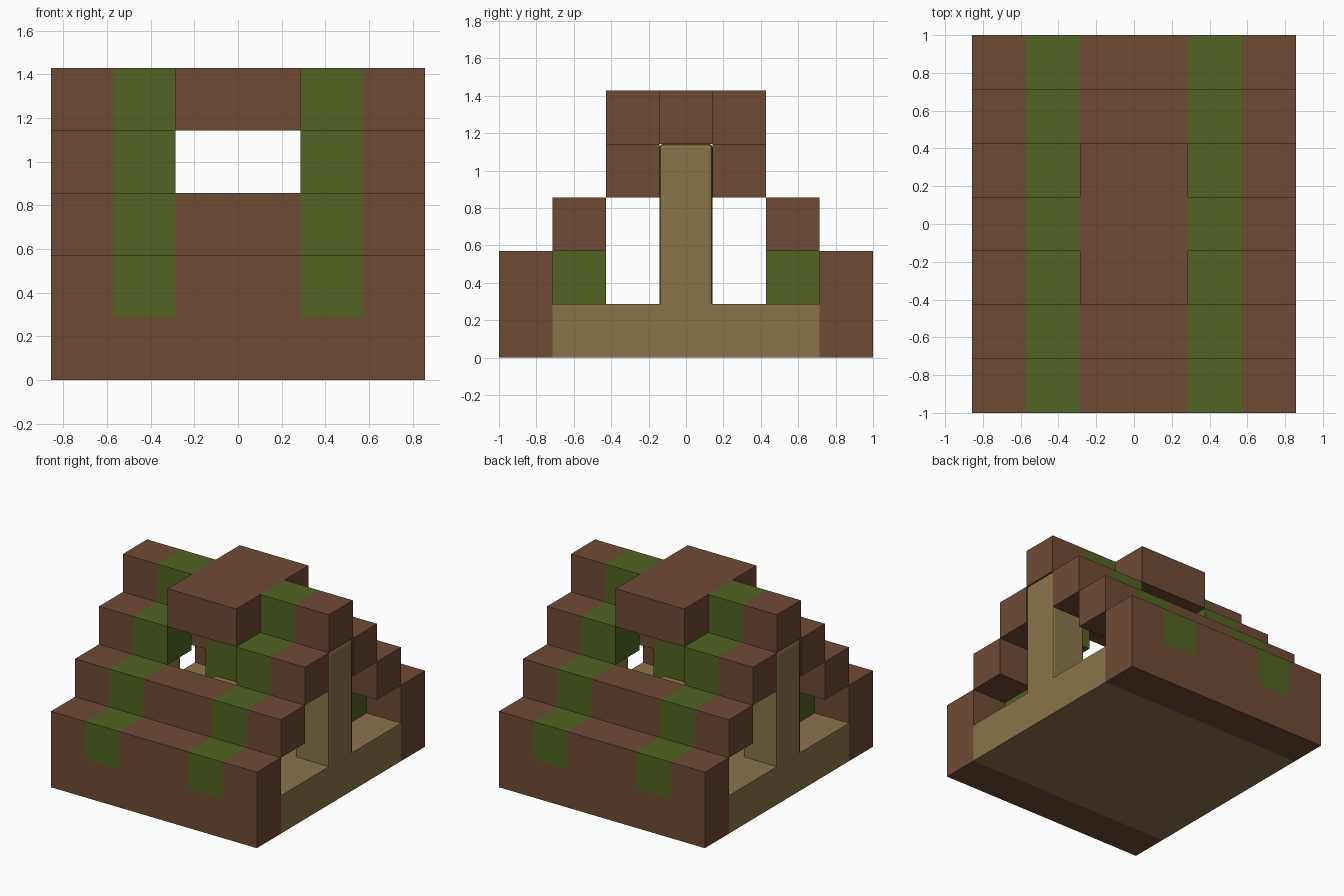
import bpy, bmesh
from mathutils import Vector

U = 2 / 7  # one block

old = bpy.data.objects.get("Cube")
if old:
    bpy.data.objects.remove(old, do_unlink=True)


def make_material(name, rgb):
    mat = bpy.data.materials.new(name)
    mat.use_nodes = True
    color = (*rgb, 1)
    mat.diffuse_color = color
    bsdf = mat.node_tree.nodes["Principled BSDF"]
    bsdf.inputs["Base Color"].default_value = color
    bsdf.inputs["Roughness"].default_value = 0.9
    return mat


brown = make_material("brown", (0.16, 0.069, 0.036))
green = make_material("green", (0.084, 0.127, 0.016))
tan = make_material("tan", (0.258, 0.174, 0.069))


def box(name, x, y, z, materials, bevel=0):
    """Box spanning the given (low, high) ranges in block units."""
    lo, hi = (Vector(c) * U for c in zip(x, y, z))
    bm = bmesh.new()
    bmesh.ops.create_cube(bm, size=1)
    for v in bm.verts:
        v.co = [(l + h) / 2 + c * (h - l) for l, h, c in zip(lo, hi, v.co)]
    # Cut along the column edges and the green starting height
    if green in materials:
        cuts = [((1, 0, 0), (s * U, 0, 0)) for s in (-2, -1, 1, 2)]
        cuts.append(((0, 0, 1), (0, 0, U)))
        for normal, point in cuts:
            bmesh.ops.bisect_plane(bm, geom=bm.verts[:] + bm.edges[:] + bm.faces[:],
                                   plane_co=point, plane_no=normal)
        for f in bm.faces:
            c = f.calc_center_median() / U
            f.material_index = int(0.99 < abs(c.x) < 2.01 and c.z > 1)
    mesh = bpy.data.meshes.new(name)
    bm.to_mesh(mesh)
    bm.free()
    for m in materials:
        mesh.materials.append(m)
    obj = bpy.data.objects.new(name, mesh)
    bpy.context.collection.objects.link(obj)
    if bevel:
        mod = obj.modifiers.new("Rounded edges", "BEVEL")
        mod.width = bevel
        mod.segments = 2
    return obj


striped = [brown, green]

# Stepped rows, mirrored front to back
for end, s in (("front", -1), ("back", 1)):
    def row(a, b):
        return sorted((s * a, s * b))
    box(f"{end}_bottom_step", (-3, 3), row(2.5, 3.5), (0, 2), striped)
    box(f"{end}_middle_step", (-3, 3), row(1.5, 2.5), (2, 3), striped)
    for side, t in (("left", 1), ("right", -1)):
        box(f"{end}_{side}_pillar", sorted((t, 2 * t)), row(1.5, 2.5), (1, 2), striped)
        box(f"{end}_{side}_upper_step", sorted((t, 3 * t)), row(0.5, 1.5), (3, 4), striped)

# Roof ridge and its wide middle cap
box("roof_cap", (-1, 1), (-1.5, 1.5), (4, 5), [brown])
for side, t in (("left", 1), ("right", -1)):
    box(f"{side}_ridge", sorted((t, 3 * t)), (-0.5, 0.5), (4, 5), striped)
    box(f"{side}_post", sorted((2 * t, 3 * t)), (-0.5, 0.5), (0.9, 4), [tan], 0.02)

# Floor and the low block in the middle
box("floor", (-3, 3), (-2.5, 2.5), (0, 1), [tan])
box("middle_block", (-1, 1), (-0.5, 0.5), (0.9, 2), [tan], 0.03)
